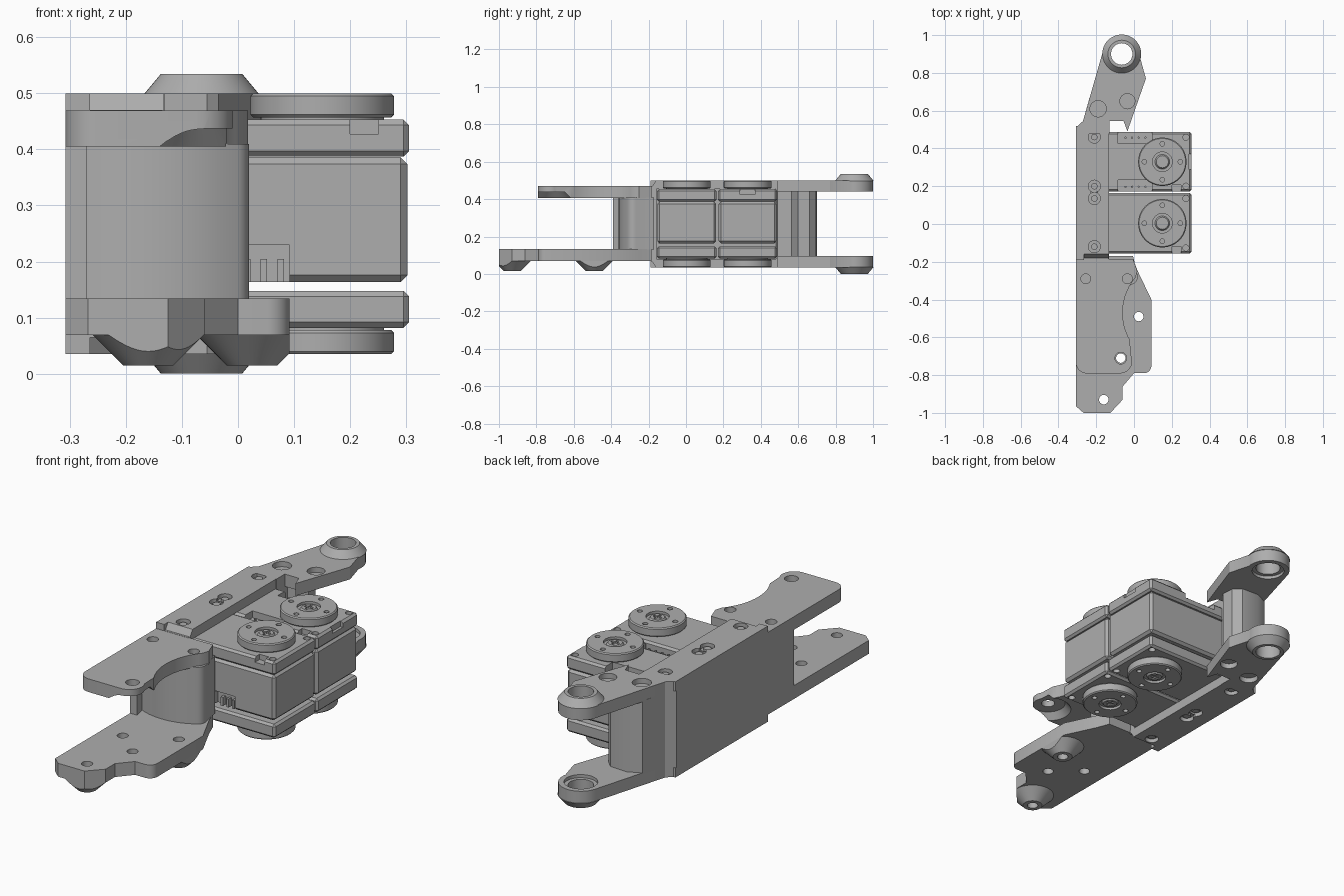
import bpy, bmesh, math
from mathutils import Matrix, Vector

cube = bpy.data.objects.get("Cube")
if cube:
    bpy.data.objects.remove(cube, do_unlink=True)

grey = bpy.data.materials.new("plain grey")
grey.use_nodes = True
colour = (0.42, 0.42, 0.42, 1)
grey.diffuse_color = colour
grey.node_tree.nodes["Principled BSDF"].inputs["Base Color"].default_value = colour

MID = 0.2675          # height of the mirror plane
TOP, LOW = 0.5, 0.035


def finish(name, bm):
    bmesh.ops.recalc_face_normals(bm, faces=bm.faces)
    me = bpy.data.meshes.new(name)
    bm.to_mesh(me)
    bm.free()
    ob = bpy.data.objects.new(name, me)
    bpy.context.collection.objects.link(ob)
    me.materials.append(grey)
    return ob


def prism(name, pts, z0, z1):
    bm = bmesh.new()
    face = bm.faces.new([bm.verts.new((x, y, z0)) for x, y in pts])
    new = bmesh.ops.extrude_face_region(bm, geom=[face])["geom"]
    bmesh.ops.translate(bm, vec=(0, 0, z1 - z0), verts=[v for v in new if isinstance(v, bmesh.types.BMVert)])
    return finish(name, bm)


def box(name, x0, x1, y0, y1, z0, z1):
    return prism(name, [(x0, y0), (x1, y0), (x1, y1), (x0, y1)], z0, z1)


def cone(name, x, y, z0, z1, r0, r1=None, n=40):
    bm = bmesh.new()
    bmesh.ops.create_cone(bm, cap_ends=True, segments=n, radius1=r0, radius2=r0 if r1 is None else r1,
                          depth=z1 - z0, matrix=Matrix.Translation((x, y, (z0 + z1) / 2)))
    return finish(name, bm)


def apply(ob, mod):
    bpy.context.view_layer.objects.active = ob
    bpy.ops.object.modifier_apply(modifier=mod.name)


def boolean(ob, cutters, operation='DIFFERENCE'):
    for c in cutters:
        mod = ob.modifiers.new("cut", 'BOOLEAN')
        mod.operation, mod.solver, mod.object = operation, 'EXACT', c
        apply(ob, mod)
        bpy.data.objects.remove(c, do_unlink=True)


def bevel(ob, width, segments=1):
    mod = ob.modifiers.new("edge", 'BEVEL')
    mod.width, mod.segments, mod.limit_method = width, segments, 'ANGLE'
    apply(ob, mod)


def hole(x, y, r, z0=-0.1, z1=0.7):
    return cone("cutter", x, y, z0, z1, r, n=24)


def flipped(ob, name):
    """Copy a part to the underside."""
    new = ob.copy()
    new.data = ob.data.copy()
    new.name = name
    new.data.transform(Matrix.Translation((0, 0, 2 * MID)) @ Matrix.Scale(-1, 4, Vector((0, 0, 1))))
    new.data.flip_normals()
    bpy.context.collection.objects.link(new)


def arc(cx, cy, r, a0, a1, n=14):
    return [(cx + r * math.cos(math.radians(a0 + (a1 - a0) * i / n)),
             cy + r * math.sin(math.radians(a0 + (a1 - a0) * i / n))) for i in range(n + 1)]


# servo bodies: a middle case with two caps, recesses and corner screws
for label, y0, y1 in (("front", -0.155, 0.163), ("rear", 0.172, 0.487)):
    mid_y = (y0 + y1) / 2
    case = box(label + "_servo_case", -0.265, 0.302, y0 + 0.002, y1 - 0.002, 0.164, 0.386)
    bevel(case, 0.012)
    if label == "front":
        boolean(case, [box("cutter", -0.02, 0.092, y0 - 0.1, y0 + 0.03, 0.14, 0.23)])
        for i in range(3):
            x = 0.01 + i * 0.03
            box("connector_pin", x, x + 0.012, y0 + 0.008, y0 + 0.04, 0.164, 0.205)
    cap = box(label + "_servo_top_cap", -0.265, 0.305, y0, y1, 0.387, 0.453)
    bevel(cap, 0.01)
    boolean(cap, [hole(0.275, y, 0.016, 0.43) for y in (y0 + 0.028, y1 - 0.028)])
    flipped(cap, label + "_servo_bottom_cap")
    cuts = [box("cutter", 0.2, 0.25, y0 - 0.1, y0 + 0.035, 0.427, 0.6)]
    if label == "rear":
        cuts += [box("cutter", -0.085, 0.095, a, b, 0.42, 0.6)
                 for a, b in ((y0 - 0.1, y0 + 0.06), (y1 - 0.06, y1 + 0.1))]
        cuts.append(box("cutter", 0.292, 0.5, mid_y - 0.04, mid_y + 0.04, 0.425, 0.6))
    boolean(cap, cuts)
    if label == "rear":
        for y in (y0 + 0.025, y1 - 0.03):
            for i in range(4):
                cone("connector_pin", -0.045 + i * 0.035, y, 0.415, 0.44, 0.006, n=8)

    # round output horn with a central screw
    horn = cone(label + "_servo_horn_top", 0.15, mid_y, 0.457, TOP, 0.128, n=64)
    bevel(horn, 0.005)
    boolean(horn, [hole(0.15, mid_y, 0.052, 0.488)]
            + [hole(0.15 + 0.095 * dx, mid_y + 0.095 * dy, 0.012, 0.48)
               for dx, dy in ((1, 0), (-1, 0), (0, 1), (0, -1))])
    screw = cone(label + "_horn_screw_top", 0.15, mid_y, 0.486, 0.497, 0.04, 0.032, 32)
    boolean(screw, [box("cutter", 0.15 - a, 0.15 + a, mid_y - b, mid_y + b, 0.49, 0.6)
                    for a, b in ((0.022, 0.006), (0.006, 0.022))])
    neck = cone(label + "_horn_neck_top", 0.15, mid_y, 0.44, 0.46, 0.11)
    for part in (horn, screw, neck):
        flipped(part, part.name.replace("top", "bottom"))

# channel bracket holding both servos
box("bracket_side_wall", -0.307, -0.264, -0.19, 0.51, LOW, TOP)
box("bracket_front_wall", -0.307, -0.135, -0.19, -0.157, 0.065, 0.47)
flange = box("bracket_top_flange", -0.307, -0.132, -0.19, 0.52, 0.454, TOP)
for v in flange.data.vertices:
    if v.co.y < 0 and v.co.z > 0.48:
        v.co.y += 0.03
mounts = (0.46, 0.2, 0.135, -0.12)
boolean(flange, [hole(-0.21, y, 0.032, 0.48) for y in mounts]
        + [box("cutter", -0.228, -0.192, 0.13, 0.205, 0.488, 0.6)])
screws = [cone("flange_screw_top", -0.21, y, 0.47, 0.491, 0.017, n=16) for y in mounts]
for part in [flange] + screws:
    flipped(part, part.name.replace("top", "bottom"))

# rear fork: two arms with tapered bosses, joined by a faceted block
bx, by = -0.065, 0.9
outline = ([(-0.307, 0.51), (-0.307, 0.48), (-0.13, 0.48), (-0.13, 0.545), (-0.055, 0.545), (-0.035, 0.49),
            (0.063, 0.77)] + arc(bx, by, 0.1, -12, 167, 24) + [(-0.27, 0.545)])
arm = prism("fork_arm_top", outline, 0.44, TOP)
boss = cone("fork_boss_top", bx, by, TOP - 0.002, 0.534, 0.103, 0.073, 48)
for part in (arm, boss):
    boolean(part, [hole(bx, by, 0.057)])
boolean(arm, [hole(-0.19, 0.61, 0.043, 0.475), hole(-0.035, 0.65, 0.04, 0.475),
              hole(bx, by, 0.075, 0.4, 0.455)])
for part in (arm, boss):
    flipped(part, part.name.replace("top", "bottom"))
prism("fork_block", [(-0.307, 0.48), (-0.307, 0.51), (-0.27, 0.545), (-0.235, 0.67), (-0.17, 0.7),
                     (-0.08, 0.695), (-0.045, 0.66), (-0.04, 0.6), (-0.13, 0.565), (-0.13, 0.488)], 0.09, 0.445)

# front bracket: curved web between two plates
web = [(-0.307, -0.17), (-0.307, -0.39), (-0.27, -0.39)]
web += arc(-0.16, -0.06, 0.3, 246, 294, 14) + arc(-0.02, -0.28, 0.04, -60, 20, 8) + [(-0.005, -0.17)]
prism("front_bracket_web", web, 0.13, 0.41)

upper = ([(-0.307, -0.185), (-0.005, -0.185), (0.018, -0.25)] + arc(0.23, -0.47, 0.29, 140, 210, 18)
         + arc(-0.075, -0.725, 0.066, 30, -90, 10) + arc(-0.25, -0.734, 0.057, 270, 180, 8))
plate = prism("front_upper_plate", upper, 0.405, 0.469)
boolean(plate, [hole(-0.255, -0.29, 0.026, 0.44), hole(-0.035, -0.29, 0.026, 0.44), hole(-0.07, -0.71, 0.031),
                cone("cutter", -0.07, -0.71, 0.39, 0.437, 0.12, 0.08)])

lower = [(-0.307, -0.185), (-0.005, -0.185), (0.02, -0.25), (0.092, -0.4)]
lower += arc(0.052, -0.75, 0.04, 0, -90, 8)
lower += [(0.0, -0.79), (-0.06, -0.86), (-0.06, -0.93), (-0.125, -1), (-0.267, -1), (-0.307, -0.965)]
plate = prism("front_lower_plate", lower, 0.069, 0.134)
boolean(plate, [hole(x, y, 0.025) for x, y in ((0.025, -0.49), (-0.16, -0.93), (-0.07, -0.71), (-0.2, -0.6))])

# tapered feet, trimmed to the plate outline
for x, y in ((0.025, -0.49), (-0.16, -0.93)):
    foot = cone("plate_foot", x, y, 0.015, 0.07, 0.045, 0.1, 48)
    boolean(foot, [prism("cutter", lower, 0.0, 0.2)], 'INTERSECT')
    boolean(foot, [hole(x, y, 0.025)])

# smooth the round parts, keep edges sharp
bpy.ops.object.select_all(action='DESELECT')
for ob in bpy.context.scene.objects:
    if ob.type == 'MESH' and grey.name in ob.data.materials:
        ob.select_set(True)
        bpy.context.view_layer.objects.active = ob
bpy.ops.object.shade_smooth_by_angle(angle=math.radians(28))
